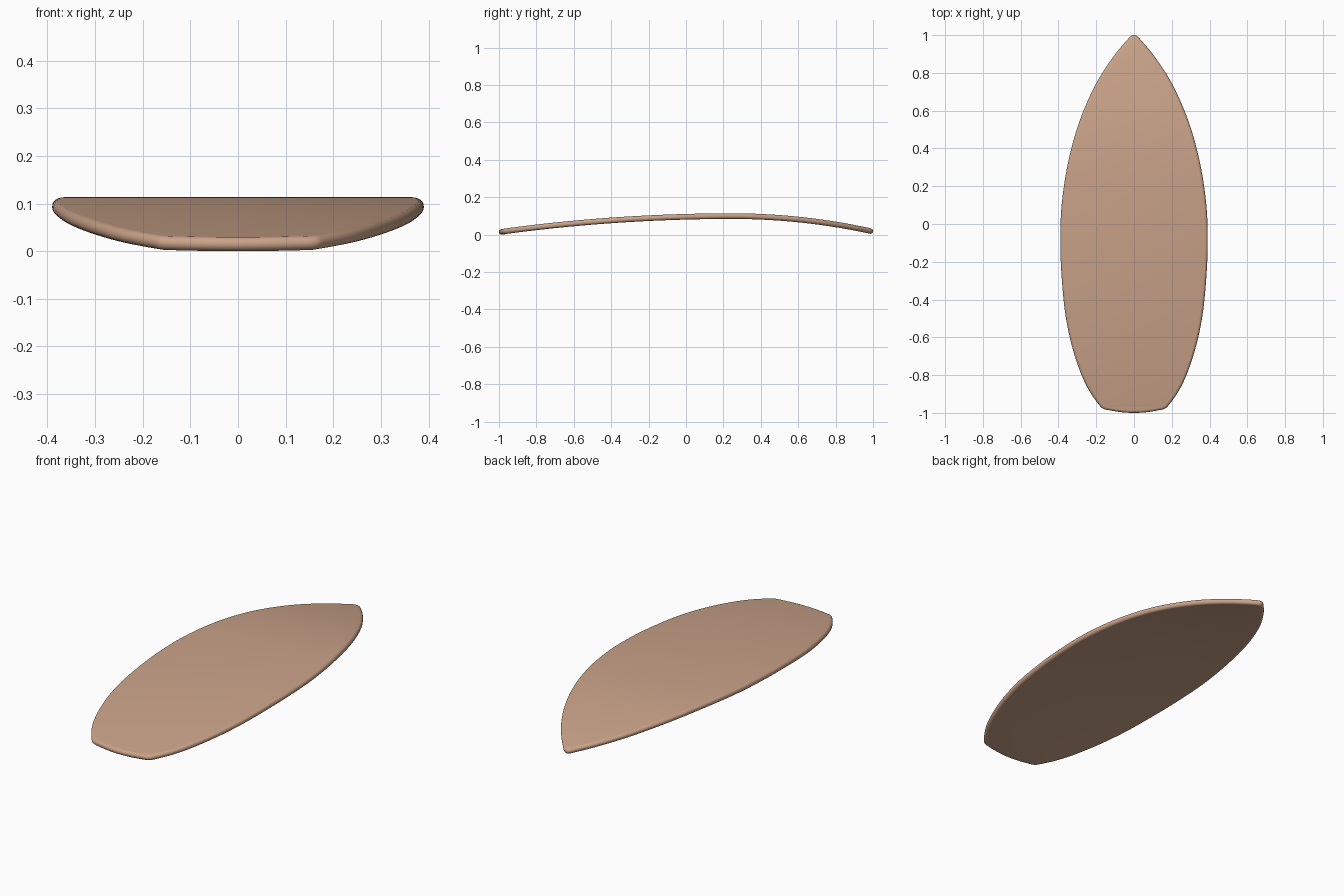
import bpy, bmesh, math
from mathutils import Vector

if "Cube" in bpy.data.objects:
    bpy.data.objects.remove(bpy.data.objects["Cube"])

HALF_T = 0.015   # half thickness of the board
STEPS = 8        # segments per span of the outline
ARC = 10         # segments around the rounded rail

# half outline, nose to tail
pts = [(0, 1), (0.018, 0.993), (0.04, 0.97), (0.11, 0.885), (0.2, 0.745),
       (0.29, 0.54), (0.35, 0.32), (0.383, 0.1), (0.39, -0.07), (0.385, -0.25),
       (0.36, -0.5), (0.313, -0.7), (0.25, -0.86), (0.183, -0.96),
       (0.165, -0.977), (0.12, -0.988), (0.06, -0.997), (0, -1)]
pts = [Vector(p) for p in pts]


def mirrored(p):
    return Vector((-p.x, p.y))


def spline(points):
    """Centripetal Catmull-Rom through the points."""
    ext = [mirrored(points[1])] + points + [mirrored(points[-2])]
    out = []
    for i in range(1, len(ext) - 2):
        p = ext[i - 1:i + 3]
        t = [0.0]
        for k in range(3):
            t.append(t[-1] + (p[k + 1] - p[k]).length ** 0.5)
        for s in range(STEPS):
            u = t[1] + (t[2] - t[1]) * s / STEPS
            mix = lambda a, b, ta, tb: a * ((tb - u) / (tb - ta)) + b * ((u - ta) / (tb - ta))
            a = [mix(p[k], p[k + 1], t[k], t[k + 1]) for k in range(3)]
            b = [mix(a[k], a[k + 1], t[k], t[k + 2]) for k in range(2)]
            out.append(mix(b[0], b[1], t[1], t[2]))
    return out + [points[-1].copy()]


def rocker(y):
    """Height of the middle of the board: arched, lower at both ends."""
    d = (y - 0.25) / (1.25 if y < 0.25 else 0.75)
    return 0.1 - (0.084 if y < 0.25 else 0.08) * d * d


half = spline(pts)
n = len(half)
loop = half + [mirrored(p) for p in reversed(half[1:-1])]
m = len(loop)

bm = bmesh.new()
rings = []
# rounded rail: rings from the underside to the deck
for k in range(ARC + 1):
    a = -math.pi / 2 + math.pi * k / ARC
    ring = []
    for i, p in enumerate(loop):
        tan = (loop[(i + 1) % m] - loop[i - 1]).normalized()
        q = p + Vector((tan.y, -tan.x)) * HALF_T * (1 - math.cos(a))
        q.x = max(q.x, 0) if p.x >= 0 else min(q.x, 0)
        ring.append(bm.verts.new((q.x, q.y, rocker(p.y) + HALF_T * math.sin(a))))
    rings.append(ring)
for lo, hi in zip(rings, rings[1:]):
    for i in range(m):
        j = (i + 1) % m
        bm.faces.new((lo[i], lo[j], hi[j], hi[i]))
# deck and underside: strips across from side to side
for ring in (rings[0], rings[-1]):
    for i in range(n - 1):
        quad = [ring[i], ring[i + 1], ring[(m - i - 1) % m], ring[(m - i) % m]]
        bm.faces.new(list(dict.fromkeys(quad)))
bmesh.ops.remove_doubles(bm, verts=bm.verts, dist=0.0001)
bmesh.ops.recalc_face_normals(bm, faces=bm.faces)

mesh = bpy.data.meshes.new("board")
bm.to_mesh(mesh)
bm.free()
board = bpy.data.objects.new("board", mesh)
bpy.context.collection.objects.link(board)

mat = bpy.data.materials.new("tan wood")
mat.diffuse_color = (0.59, 0.365, 0.25, 1)
mat.use_nodes = True
mat.node_tree.nodes["Principled BSDF"].inputs["Base Color"].default_value = mat.diffuse_color
mesh.materials.append(mat)

# rest the board on the ground
low = min(v.co.z for v in mesh.vertices)
for v in mesh.vertices:
    v.co.z -= low

bpy.context.view_layer.objects.active = board
board.select_set(True)
bpy.ops.object.shade_smooth_by_angle(angle=math.radians(40))
